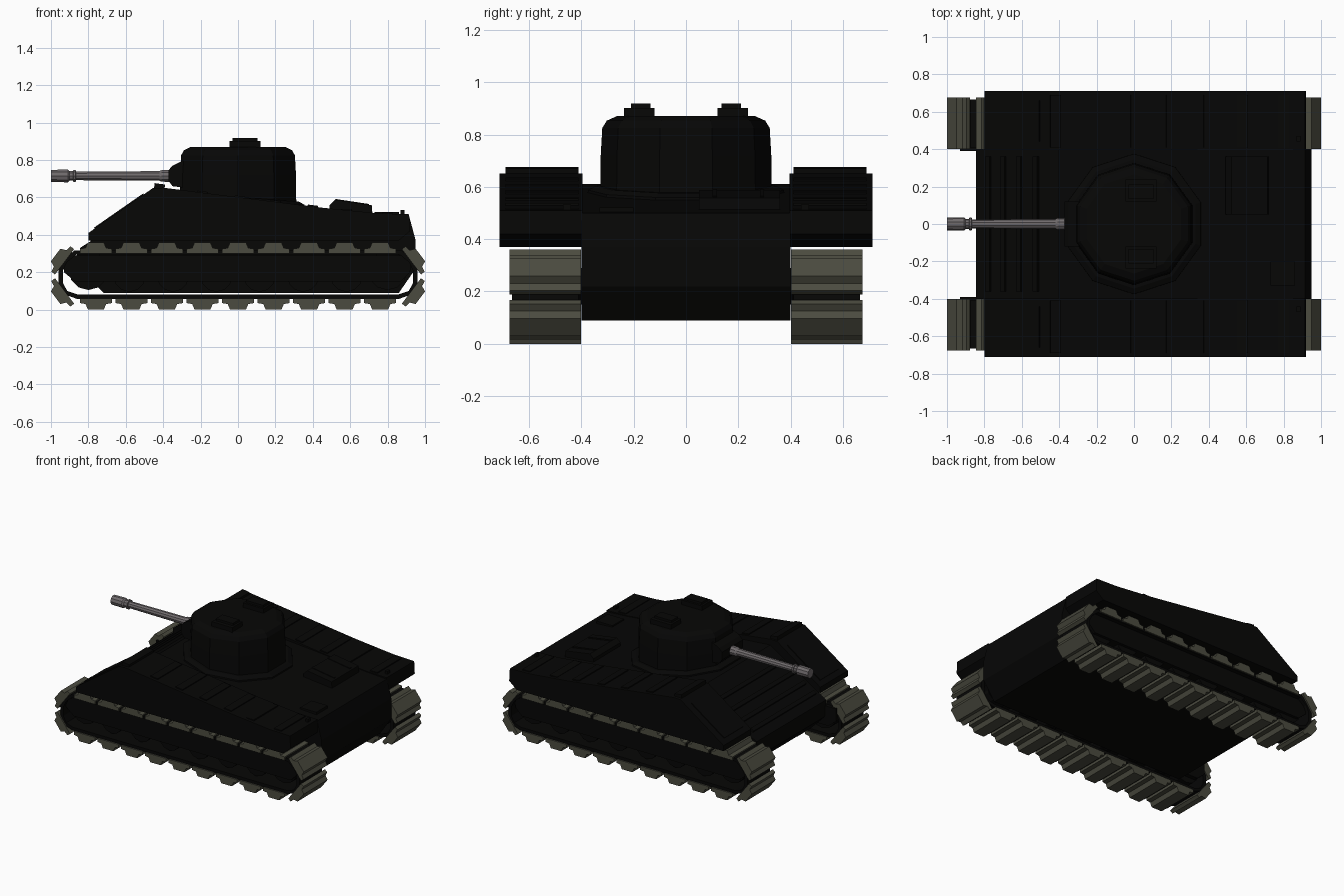
import bpy
from math import sin, cos, pi, radians

if "Cube" in bpy.data.objects:
    bpy.data.objects.remove(bpy.data.objects["Cube"])


def material(name, rgb):
    m = bpy.data.materials.new(name)
    m.diffuse_color = (*rgb, 1)
    m.use_nodes = True
    m.node_tree.nodes["Principled BSDF"].inputs["Base Color"].default_value = m.diffuse_color
    return m


DARK = material("dark_armour", (0.002, 0.002, 0.0018))
TREAD = material("tread", (0.07, 0.07, 0.05))
STEEL = material("steel", (0.16, 0.145, 0.15))


def make(name, verts, faces, mat, mirror=False):
    me = bpy.data.meshes.new(name)
    me.from_pydata(verts, [], faces)
    me.materials.append(mat)
    ob = bpy.data.objects.new(name, me)
    bpy.context.collection.objects.link(ob)
    if mirror:
        mod = ob.modifiers.new("mirror", "MIRROR")
        mod.use_axis = (False, True, False)
    return ob


def prism(name, pts, y0, y1, mat=DARK, mirror=False):
    """Extrude an xz profile (clockwise or not) from y0 to y1."""
    area = sum(a[0] * b[1] - b[0] * a[1] for a, b in zip(pts, pts[1:] + pts[:1]))
    if area < 0:
        pts = pts[::-1]
    n = len(pts)
    verts = [(x, y0, z) for x, z in pts] + [(x, y1, z) for x, z in pts]
    faces = [tuple(range(n)), tuple(range(2 * n - 1, n - 1, -1))]
    faces += [(i, i + n, (i + 1) % n + n, (i + 1) % n) for i in range(n)]
    return make(name, verts, faces, mat, mirror)


def rect(x0, x1, z0, z1):
    return [(x0, z0), (x1, z0), (x1, z1), (x0, z1)]


def slab(cx, cz, angle, profile):
    """Place a small local profile, rotated in the xz plane."""
    c, s = cos(angle), sin(angle)
    return [(cx + u * c - v * s, cz + u * s + v * c) for u, v in profile]


def loft(name, rings, mat):
    """Join equal-length rings of points with quads and cap the ends."""
    n = len(rings[0])
    faces = [tuple(range(n))[::-1]]
    for k in range(len(rings) - 1):
        for i in range(n):
            j = (i + 1) % n
            faces.append((k * n + i, k * n + j, (k + 1) * n + j, (k + 1) * n + i))
    faces.append(tuple((len(rings) - 1) * n + i for i in range(n)))
    return make(name, [p for r in rings for p in r], faces, mat)


def decagon(r, z, slope=0.0):
    pts = []
    for i in range(10):
        a = pi / 2 + i * pi / 5
        pts.append((r * cos(a), r * sin(a), z + slope * r * cos(a)))
    return pts


# Central hull, reaching down between the tracks
prism("central_hull", [(-0.72, 0.09), (0.86, 0.09), (0.95, 0.22), (0.95, 0.37),
                       (0.915, 0.50), (0.75, 0.51), (0.35, 0.55), (-0.40, 0.61),
                       (-0.845, 0.33), (-0.84, 0.21)], -0.40, 0.40)

# Sponsons above the tracks
prism("sponson", [(-0.80, 0.37), (0.86, 0.37), (0.92, 0.42), (0.915, 0.51), (0.75, 0.515),
                  (0.45, 0.545), (-0.40, 0.652), (-0.455, 0.65), (-0.80, 0.41)],
      0.395, 0.712, mirror=True)

# Slightly raised ribs across the sponson tops
slope = -0.126
for x in (-0.42, -0.19, 0.01, 0.20, 0.40):
    top = 0.018 if x < -0.4 else 0.007
    prism("sponson_rib", slab(x, 0.602 + slope * x, slope, rect(-0.028, 0.028, -0.01, top)),
          0.41, 0.69, mirror=True)
for x, z in ((0.58, 0.538), (0.80, 0.52)):
    prism("sponson_rib", rect(x - 0.03, x + 0.03, 0.50, z), 0.41, 0.69, mirror=True)
prism("slope_plate", slab(-0.635, 0.525, radians(34.8), rect(-0.16, 0.16, -0.01, 0.006)),
      0.44, 0.66, mirror=True)

# Front plate ribs
for x in (-0.775, -0.695, -0.61, -0.52):
    z = 0.61 + (x + 0.40) * 0.63
    prism("front_rib", slab(x, z, radians(32), rect(-0.014, 0.014, -0.01, 0.018)),
          -0.36, 0.36)

# Engine deck hatch, rear box, small posts
prism("engine_hatch", [(0.49, 0.52), (0.72, 0.50), (0.715, 0.558), (0.52, 0.588),
                       (0.49, 0.56)], 0.05, 0.36)
for y in (0.11, 0.29):
    prism("hatch_bar", [(0.52, 0.58), (0.70, 0.555), (0.70, 0.565), (0.52, 0.592)],
          y - 0.008, y + 0.008)
prism("rear_box", rect(0.73, 0.86, 0.49, 0.522), -0.33, -0.20)
prism("rear_post", rect(0.87, 0.89, 0.50, 0.532), 0.44, 0.47, mirror=True)

# Turret ring following the sloping deck, and ten-sided turret
loft("turret_ring", [decagon(0.378, 0.55, -0.08), decagon(0.375, 0.588, -0.08),
                     decagon(0.345, 0.603, -0.08)], DARK)
loft("turret", [decagon(0.328, 0.54), decagon(0.326, 0.72), decagon(0.32, 0.825),
                decagon(0.303, 0.853), decagon(0.265, 0.87)], DARK)
prism("gun_mantlet", [(-0.27, 0.65), (-0.35, 0.66), (-0.372, 0.69), (-0.372, 0.745),
                      (-0.35, 0.77), (-0.31, 0.79), (-0.27, 0.81)], -0.12, 0.12)

# Turret hatches
prism("hatch_base", rect(-0.045, 0.12, 0.86, 0.902), 0.12, 0.237, mirror=True)
prism("hatch_lid", rect(-0.03, 0.105, 0.90, 0.918), 0.135, 0.21, mirror=True)

# Gun barrel with muzzle brake and collars (axial position, radius)
gun = [(-1.0, 0.034), (-0.91, 0.036), (-0.90, 0.027), (-0.882, 0.027), (-0.88, 0.034),
       (-0.868, 0.034), (-0.866, 0.024), (-0.42, 0.027), (-0.41, 0.032), (-0.36, 0.034)]
loft("gun_barrel", [[(x, r * cos(i * pi / 5), 0.715 - r * sin(i * pi / 5))
                     for i in range(10)][::-1] for x, r in gun], STEEL)

# Running gear: side panel with wheels showing below it
prism("suspension_panel", [(-0.93, 0.29), (-0.93, 0.20), (-0.87, 0.15), (0.87, 0.15),
                           (0.92, 0.20), (0.93, 0.29)], 0.39, 0.64, mirror=True)
for x, z, r in [(-0.80, 0.21, 0.105), (0.80, 0.21, 0.105)] + \
        [(-0.58 + 0.232 * i, 0.18, 0.085) for i in range(6)]:
    prism("wheel", [(x + r * cos(i * pi / 6), z + r * sin(i * pi / 6)) for i in range(12)],
          0.42, 0.62, mirror=True)

# Track band: closed ribbon given thickness
loop = [(-0.87, 0.305), (-0.925, 0.26), (-0.948, 0.21), (-0.948, 0.14), (-0.92, 0.09),
        (-0.86, 0.07)]
loop = loop + [(-x, z) for x, z in loop[::-1]]
n = len(loop)
band = make("track_band", [(x, 0.41, z) for x, z in loop] + [(x, 0.665, z) for x, z in loop],
            [(i, (i + 1) % n, (i + 1) % n + n, i + n) for i in range(n)], DARK, True)
solid = band.modifiers.new("thickness", "SOLIDIFY")
solid.thickness, solid.offset = 0.024, 0

# Track pads along the top, bottom and rounded ends
pad = [(-0.085, 0), (0.085, 0), (0.085, 0.025), (0.055, 0.03), (0.042, 0.06),
       (-0.042, 0.06), (-0.055, 0.03), (-0.085, 0.025)]
places = [(0.19 * i, 0.30, 0) for i in range(-4, 5)]
places += [(0.19 * i, 0.06, pi) for i in range(-4, 5)]
for s in (-1, 1):
    places += [(s * 0.927, 0.256, -s * radians(53)), (s * 0.927, 0.1, -s * radians(127))]
for x, z, a in places:
    prism("track_pad", slab(x, z, a, pad), 0.402, 0.675, TREAD, True)
